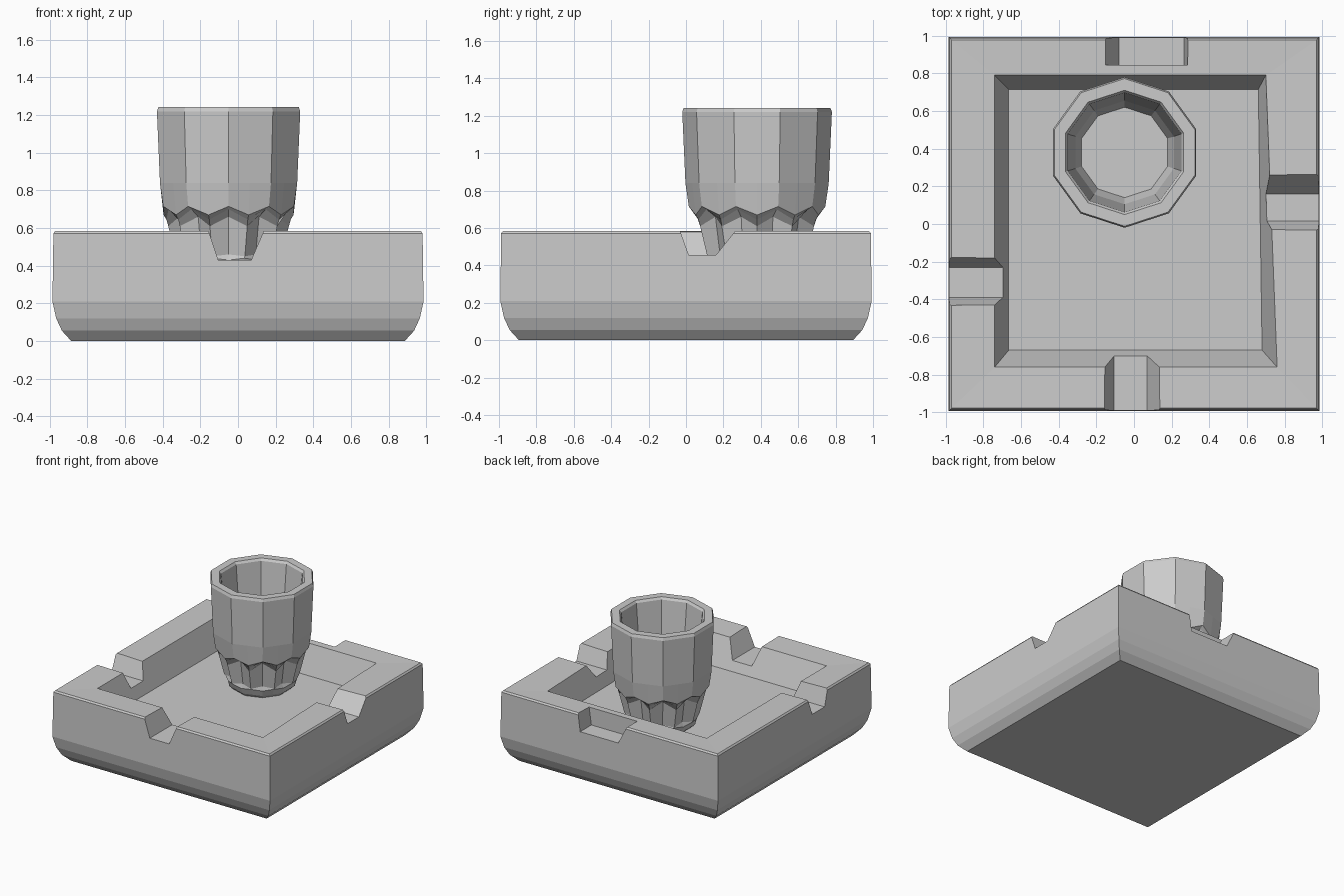
import bpy, bmesh, math

if "Cube" in bpy.data.objects:
    bpy.data.objects.remove(bpy.data.objects["Cube"])

grey = bpy.data.materials.new("light grey")
grey.diffuse_color = (0.6, 0.6, 0.6, 1)
grey.use_nodes = True
grey.node_tree.nodes["Principled BSDF"].inputs["Base Color"].default_value = grey.diffuse_color


def make(name, bm):
    bmesh.ops.recalc_face_normals(bm, faces=bm.faces)
    me = bpy.data.meshes.new(name)
    bm.to_mesh(me)
    bm.free()
    me.materials.append(grey)
    ob = bpy.data.objects.new(name, me)
    bpy.context.collection.objects.link(ob)
    return ob


def loft(name, rings):
    """Skin a stack of equal-count point loops and cap both ends."""
    bm = bmesh.new()
    loops = [[bm.verts.new(p) for p in r] for r in rings]
    n = len(loops[0])
    for a, b in zip(loops, loops[1:]):
        for i in range(n):
            j = (i + 1) % n
            bm.faces.new((a[i], a[j], b[j], b[i]))
    bm.faces.new(loops[0])
    bm.faces.new(loops[-1])
    return make(name, bm)


def square(h, z):
    k = h + 0.008
    return [(-h, -k, z), (h, -k, z), (h, k, z), (-h, k, z)]


def quad(corners, z):
    return [(x, y, z) for x, y in corners]


# Square tray: rounded-under outside, sloped cavity inside
FLOOR = 0.355
tray = loft("tray", [
    square(0.885, 0.0), square(0.935, 0.055), square(0.965, 0.12),
    square(0.985, 0.21), square(0.98, 0.572), square(0.97, 0.585),
    quad([(-0.74, -0.76), (0.76, -0.76), (0.70, 0.79), (-0.74, 0.79)], 0.58),
    quad([(-0.665, -0.67), (0.68, -0.67), (0.66, 0.715), (-0.665, 0.715)], FLOOR),
])


# Notches in the rim: a trapezoid section swept along one axis
def notch(axis, top, low, z, start, end):
    up = 0.7
    slope = (up - 0.58) / (0.58 - z)
    t0 = top[0] + (top[0] - low[0]) * slope
    t1 = top[1] + (top[1] - low[1]) * slope
    section = [(low[0], z), (low[1], z), (t1, up), (t0, up)]
    place = (lambda a, s, h: (a, s, h)) if axis == "y" else (lambda a, s, h: (s, a, h))
    cutter = loft("notch_cutter", [[place(a, s, h) for a, h in section] for s in (start, end)])
    cutter.hide_render = True
    mod = tray.modifiers.new("notch", "BOOLEAN")
    mod.operation = "DIFFERENCE"
    mod.solver = "EXACT"
    mod.object = cutter
    bpy.context.view_layer.objects.active = tray
    bpy.ops.object.modifier_apply(modifier=mod.name)
    bpy.data.objects.remove(cutter)


notch("y", (-0.155, 0.135), (-0.105, 0.07), 0.43, -1.2, -0.6)  # front
notch("y", (-0.15, 0.285), (-0.08, 0.265), 0.44, 0.845, 1.2)   # back, closed inside
notch("x", (-0.03, 0.26), (0.015, 0.16), 0.455, 0.6, 1.2)      # right
notch("x", (-0.43, -0.18), (-0.39, -0.23), 0.45, -1.2, -0.6)   # left

# Ten-sided tumbler with a fluted foot
CX, CY, SIDES = -0.05, 0.38, 10


def glass_ring(corner, mid=None):
    """Loop of facet corners and facet middles, each given as (radius, z)."""
    if mid is None:
        mid = (corner[0] * math.cos(math.pi / SIDES), corner[1])
    pts = []
    for i in range(2 * SIDES):
        r, z = mid if i % 2 else corner
        a = -math.pi / 2 + i * math.pi / SIDES
        pts.append((CX + r * math.cos(a), CY + r * math.sin(a), z))
    return pts


loft("tumbler", [
    glass_ring((0.215, FLOOR - 0.005)),
    glass_ring((0.255, 0.385)),
    glass_ring((0.265, 0.43), (0.27, 0.44)),
    glass_ring((0.245, 0.46), (0.28, 0.45)),
    glass_ring((0.275, 0.66), (0.32, 0.61)),
    glass_ring((0.335, 0.70), (0.33, 0.645)),
    glass_ring((0.365, 0.715), (0.345, 0.67)),
    glass_ring((0.383, 0.84)),
    glass_ring((0.4, 1.22)),
    glass_ring((0.392, 1.243)),
    glass_ring((0.33, 1.243)),
    glass_ring((0.317, 1.225)),
    glass_ring((0.275, 0.80)),
    glass_ring((0.24, 0.70)),
])
